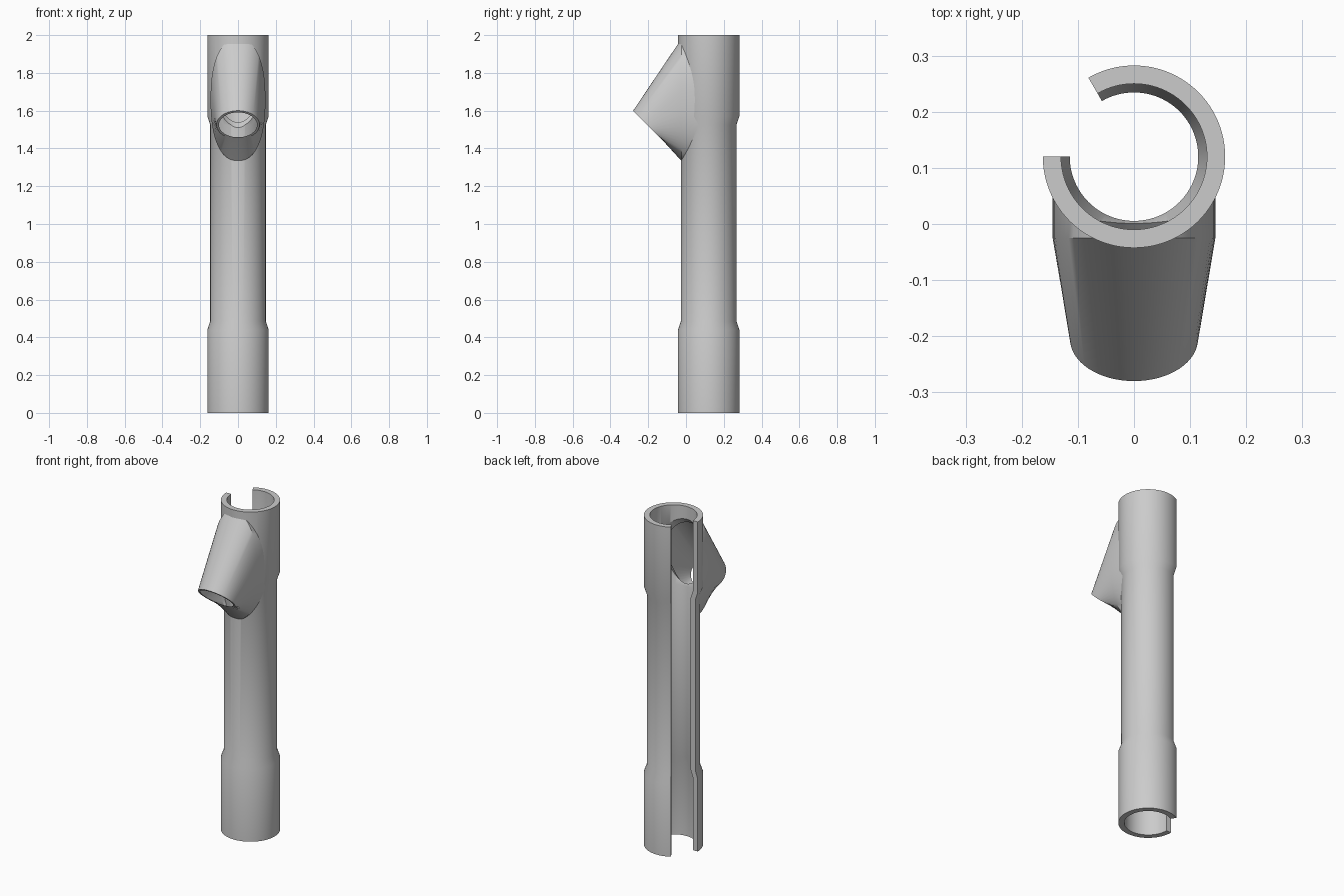
import bpy, bmesh, math

cube = bpy.data.objects.get("Cube")
if cube:
    bpy.data.objects.remove(cube, do_unlink=True)

grey = bpy.data.materials.new("plain_grey")
grey.use_nodes = True
colour = (0.6, 0.6, 0.6, 1)
grey.diffuse_color = colour
grey.node_tree.nodes["Principled BSDF"].inputs["Base Color"].default_value = colour

AXIS_Y = 0.12  # tube centre line


def loft(name, rings, close_rings=False, cap=False):
    """Skin a list of closed rings; optionally join last to first or cap the ends."""
    bm = bmesh.new()
    rows = [[bm.verts.new(p) for p in ring] for ring in rings]
    pairs = list(zip(rows, rows[1:]))
    if close_rings:
        pairs.append((rows[-1], rows[0]))
    for a, b in pairs:
        for i in range(len(a)):
            j = (i + 1) % len(a)
            bm.faces.new((a[i], a[j], b[j], b[i]))
    if cap:
        bm.faces.new(rows[0])
        bm.faces.new(rows[-1])
    bmesh.ops.recalc_face_normals(bm, faces=bm.faces)
    mesh = bpy.data.meshes.new(name)
    bm.to_mesh(mesh)
    bm.free()
    mesh.materials.append(grey)
    obj = bpy.data.objects.new(name, mesh)
    bpy.context.collection.objects.link(obj)
    return obj


def activate(obj):
    bpy.ops.object.select_all(action='DESELECT')
    obj.select_set(True)
    bpy.context.view_layer.objects.active = obj


# Split tube with a wider socket at each end, swept through 300 degrees
WALL = 0.0325
outer = [(0.1625, 0), (0.1625, 0.44), (0.147, 0.485),
         (0.147, 1.525), (0.1625, 1.57), (0.1625, 2)]
profile = outer + [(r - WALL, z) for r, z in reversed(outer)]
STEPS = 80
sections = []
for k in range(STEPS + 1):
    a = math.radians(180 + 300 * k / STEPS)
    sections.append([(r * math.cos(a), AXIS_Y + r * math.sin(a), z) for r, z in profile])
tube = loft("split_tube", sections, cap=True)

# Slanted opening from the branch into the tube
SEG = 64
angles = [2 * math.pi * k / SEG for k in range(SEG)]


def slanted_oval(y):
    return [(0.12 * math.cos(t), y, 1.735 + y + 0.198 * math.sin(t)) for t in angles]


cutter = loft("opening_cutter", [slanted_oval(-0.1), slanted_oval(0.09)], cap=True)
cutter.hide_render = True
cut = tube.modifiers.new("opening", 'BOOLEAN')
cut.operation = 'DIFFERENCE'
cut.solver = 'EXACT'
cut.object = cutter
activate(tube)
bpy.ops.object.modifier_apply(modifier=cut.name)
bpy.data.objects.remove(cutter, do_unlink=True)


# Hollow side branch: round slanted mouth widening to a tall oval on the tube
def boxy(v):
    return math.copysign(abs(v) ** 0.85, v)


def mouth(rx, r):
    s = r * math.sqrt(0.5)
    return [(rx * math.cos(t), -0.205 - s * math.sin(t), 1.525 + s * math.sin(t))
            for t in angles]


def oval(rx, rz):
    return [(rx * boxy(math.cos(t)), -0.025, 1.657 + rz * boxy(math.sin(t)))
            for t in angles]


def wrapped(ring):
    """Carry an oval straight back until it sinks into the tube wall."""
    return [(x, min(0.07, AXIS_Y - math.sqrt(max(0, 0.14 ** 2 - x * x))), z)
            for x, y, z in ring]


outside, inside = oval(0.145, 0.322), oval(0.132, 0.3)
branch = loft("side_branch", [wrapped(outside), outside, mouth(0.114, 0.106),
                              mouth(0.101, 0.093), inside, wrapped(inside)],
              close_rings=True)

for part in (tube, branch):
    activate(part)
    bpy.ops.object.shade_smooth_by_angle(angle=math.radians(30))
